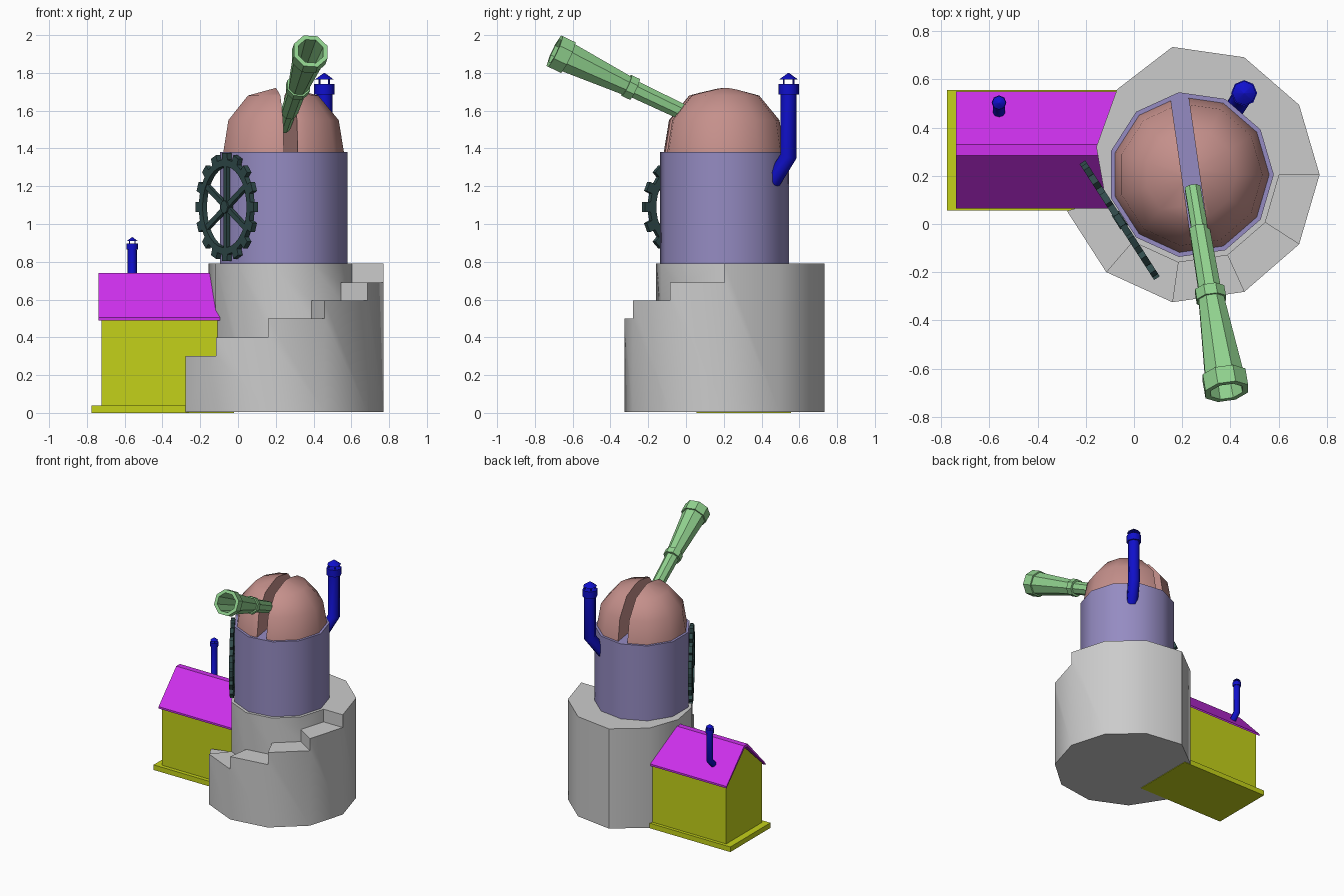
import bpy, bmesh
from math import sin, cos, pi, radians
from mathutils import Vector, Matrix

if "Cube" in bpy.data.objects:
    bpy.data.objects.remove(bpy.data.objects["Cube"])

CX, CY, N = 0.235, 0.205, 11
STEP = 2 * pi / N


def polar(k, r, z):
    return Vector((CX + r * cos(k * STEP), CY + r * sin(k * STEP), z))


def finish(name, bm, color=None, angle=35):
    bmesh.ops.remove_doubles(bm, verts=bm.verts, dist=1e-5)
    bmesh.ops.recalc_face_normals(bm, faces=bm.faces)
    me = bpy.data.meshes.new(name)
    bm.to_mesh(me)
    bm.free()
    ob = bpy.data.objects.new(name, me)
    bpy.context.collection.objects.link(ob)
    if color:
        mat = bpy.data.materials.get(color[0]) or bpy.data.materials.new(color[0])
        mat.diffuse_color = (*color[1], 1)
        mat.use_nodes = True
        mat.node_tree.nodes["Principled BSDF"].inputs["Base Color"].default_value = mat.diffuse_color
        me.materials.append(mat)
    bpy.ops.object.select_all(action='DESELECT')
    ob.select_set(True)
    bpy.context.view_layer.objects.active = ob
    bpy.ops.object.shade_smooth_by_angle(angle=radians(angle))
    return ob


def face(bm, pts):
    bm.faces.new([bm.verts.new(p) for p in pts])


def sweep(bm, stations, n, phase=0.0):
    """Stations are (point, radius, direction); consecutive rings are bridged and the ends capped."""
    rings = []
    for p, r, d in stations:
        d = Vector(d).normalized()
        u = Vector((1, 0, 0))
        u = (u - d * u.dot(d)).normalized()
        v = d.cross(u)
        angs = [2 * pi * i / n + phase for i in range(n)]
        rings.append([bm.verts.new(Vector(p) + (u * cos(a) + v * sin(a)) * r) for a in angs])
    for a, b in zip(rings, rings[1:]):
        for i in range(n):
            j = (i + 1) % n
            bm.faces.new((a[i], a[j], b[j], b[i]))
    bm.faces.new(rings[0])
    bm.faces.new(rings[-1])


def prism_x(name, profile, x0, x1, color):
    """Extrude a (y, z) profile along x."""
    bm = bmesh.new()
    a = [Vector((x0, y, z)) for y, z in profile]
    b = [Vector((x1, y, z)) for y, z in profile]
    face(bm, a)
    face(bm, b)
    for i in range(len(a)):
        j = (i + 1) % len(a)
        face(bm, (a[i], a[j], b[j], b[i]))
    return finish(name, bm, color, 20)


YELLOW = ("yellow", (0.55, 0.64, 0.01))
MAGENTA = ("magenta", (0.62, 0.03, 0.85))
LAVENDER = ("lavender", (0.30, 0.26, 0.54))
PINK = ("pink", (0.56, 0.28, 0.26))
GREEN = ("green", (0.28, 0.64, 0.27))
BLUE = ("blue", (0.005, 0.005, 0.6))
TEAL = ("dark_teal", (0.03, 0.07, 0.07))

# Stone base: one closed shell with a stair winding round the front
TOP, BOT, RI, RO = 0.79, 0.004, 0.368, 0.535
outer = [RO, RO, RO, RO, 0.467, 0.408, RI]
heights = [BOT, 0.30, 0.40, 0.50, 0.595, 0.69, TOP]
bm = bmesh.new()
for k in range(6):
    a, b = outer[k], outer[k + 1]
    pts = [polar(k, a, BOT), polar(k + 1, b, BOT)]
    if k == 5:
        pts.append(polar(6, RI, heights[1]))
    pts += [polar(k + 1, b, TOP), polar(k, a, TOP)]
    if k == 0:
        pts.append(polar(0, a, heights[5]))
    face(bm, pts)
for s in range(1, 6):
    k, h0, h, h1 = s + 5, heights[s - 1], heights[s], heights[s + 1]
    wall = [polar(k, RO, BOT), polar(k + 1, RO, BOT), polar(k + 1, RO, h), polar(k, RO, h)]
    face(bm, wall + ([polar(k, RO, h0)] if s > 1 else []))
    face(bm, [polar(k, RI, h), polar(k, RO, h), polar(k + 1, RO, h), polar(k + 1, RI, h)])
    face(bm, [polar(k, RI, h0), polar(k, RO, h0), polar(k, RO, h), polar(k, RI, h)])
    inner = [polar(k, RI, h), polar(k + 1, RI, h)]
    face(bm, inner + ([polar(k + 1, RI, h1)] if s < 5 else []) + [polar(k + 1, RI, TOP), polar(k, RI, TOP)])
face(bm, [polar(11, RI, 0.69), polar(0, RO, 0.69), polar(0, RO, TOP), polar(11, RI, TOP)])
face(bm, [polar(k, outer[k], TOP) for k in range(7)] + [polar(k, RI, TOP) for k in range(7, 12)])
face(bm, [polar(k, outer[k], BOT) for k in range(7)] + [polar(k, RO, BOT) for k in range(6, 11)])
finish("stone_base", bm)

# Tower drum
UP = (0, 0, 1)
bm = bmesh.new()
sweep(bm, [((CX, CY, 0.78), 0.345, UP), ((CX, CY, 1.38), 0.345, UP)], N)
finish("tower_drum", bm, LAVENDER)

# Dome halves on either side of the viewing slot
slot = radians(8.2)
for name, side in (("dome_right", 1), ("dome_left", -1)):
    bm = bmesh.new()
    rows = ((1.38, 0.326), (1.55, 0.298), (1.68, 0.19), (1.73, 0.0001))
    sweep(bm, [((CX, CY, z), r, UP) for z, r in rows], N)
    no = Vector((cos(slot), sin(slot), 0)) * -side
    res = bmesh.ops.bisect_plane(bm, geom=bm.verts[:] + bm.edges[:] + bm.faces[:], dist=1e-5,
                                 plane_co=Vector((CX, CY, 0)) - no * 0.037, plane_no=no, clear_outer=True)
    cut = [e for e in bm.edges if e.is_boundary]
    bmesh.ops.holes_fill(bm, edges=cut)
    finish(name, bm, PINK, 38)

# Telescope: lathe along a tilted axis, hollow at the wide end
S, E = Vector((0.243, 0.15, 1.512)), Vector((0.385, -0.695, 1.915))
profile = [(0, .035), (.2, .036), (.2, .045), (.5, .05), (.5, .066), (.55, .066), (.55, .057),
           (.92, .086), (.92, .097), (1, .097), (1, .072), (.6, .045)]
bm = bmesh.new()
sweep(bm, [(S.lerp(E, t), r, E - S) for t, r in profile], 8, pi / 8)
finish("telescope", bm, GREEN, 30)

# Cog wheel on the drum: toothed rim, three cross bars and a hub
bm = bmesh.new()
loop = []
for i in range(16):
    for off, r in ((-.27, .252), (-.23, .287), (.23, .287), (.27, .252)):
        a = (i + off) * pi / 8
        loop.append((a, r))
HALF = 0.014
for i, (a, r) in enumerate(loop):
    b, q = loop[(i + 1) % len(loop)]
    P = lambda ang, rad, z: Vector((cos(ang) * rad, sin(ang) * rad, z))
    for z in (-HALF, HALF):
        face(bm, [P(a, .215, z), P(a, r, z), P(b, q, z), P(b, .215, z)])
    for r0, r1 in ((r, q), (.215, .215)):
        face(bm, [P(a, r0, -HALF), P(b, r1, -HALF), P(b, r1, HALF), P(a, r0, HALF)])
for ang in (30, 90, 150):
    bmesh.ops.create_cube(bm, size=1, matrix=Matrix.Rotation(radians(ang), 4, 'Z')
                          @ Matrix.Diagonal((.45, .03, .02, 1)))
sweep(bm, [((0, 0, -.018), .035, UP), ((0, 0, .018), .035, UP)], 8)
n = Vector((cos(5.5 * STEP + pi / N * 2), sin(5.5 * STEP + pi / N * 2), 0))
t = Vector((-n.y, n.x, 0))
c = Vector((CX, CY, 1.09)) + n * 0.35
M = Matrix(((t.x, 0, n.x, c.x), (t.y, 0, n.y, c.y), (0, 1, 0, c.z), (0, 0, 0, 1)))
bmesh.ops.transform(bm, matrix=M, verts=bm.verts)
finish("cog_wheel", bm, TEAL, 30)


# Chimney pipes: bent tube, collar, little posts and a conical cap
def chimney(name, start, bend, z_top, s):
    a, b = Vector(start), Vector(bend)
    d = (b - a).normalized()
    at = lambda z: (b.x, b.y, z)
    bm = bmesh.new()
    sweep(bm, [(a, .042 * s, d), (b, .044 * s, d + Vector(UP)), (at(z_top - .11 * s), .042 * s, UP)], 8)
    sweep(bm, [(at(z_top - .115 * s), .054 * s, UP), (at(z_top - .06 * s), .054 * s, UP)], 8)
    sweep(bm, [(at(z_top - .035 * s), .05 * s, UP), (at(z_top), .002, UP)], 8)
    for i in range(4):
        p = Vector((cos(i * pi / 2 + pi / 4), sin(i * pi / 2 + pi / 4), 0)) * .036 * s
        sweep(bm, [(Vector(at(z_top - .07 * s)) + p, .005 * s, UP),
                   (Vector(at(z_top - .03 * s)) + p, .005 * s, UP)], 4)
    finish(name, bm, BLUE, 50)


chimney("tower_chimney", (0.405, 0.46, 1.225), (0.457, 0.543, 1.36), 1.80, 1.0)
chimney("house_chimney", (-0.56, 0.445, 0.585), (-0.56, 0.503, 0.645), 0.93, 0.57)

# Side house: floor slab, gabled walls and roof
prism_x("house_floor", [(.055, 0), (.555, 0), (.555, .04), (.055, .04)], -.775, -.02, YELLOW)
prism_x("house_walls", [(.085, .03), (.53, .03), (.53, .51), (.3075, .72), (.085, .51)], -.722, -.02, YELLOW)
prism_x("house_roof", [(.065, .49), (.065, .505), (.285, .74), (.33, .74), (.55, .505), (.55, .49),
                       (.325, .72), (.29, .72)], -.738, -.02, MAGENTA)
